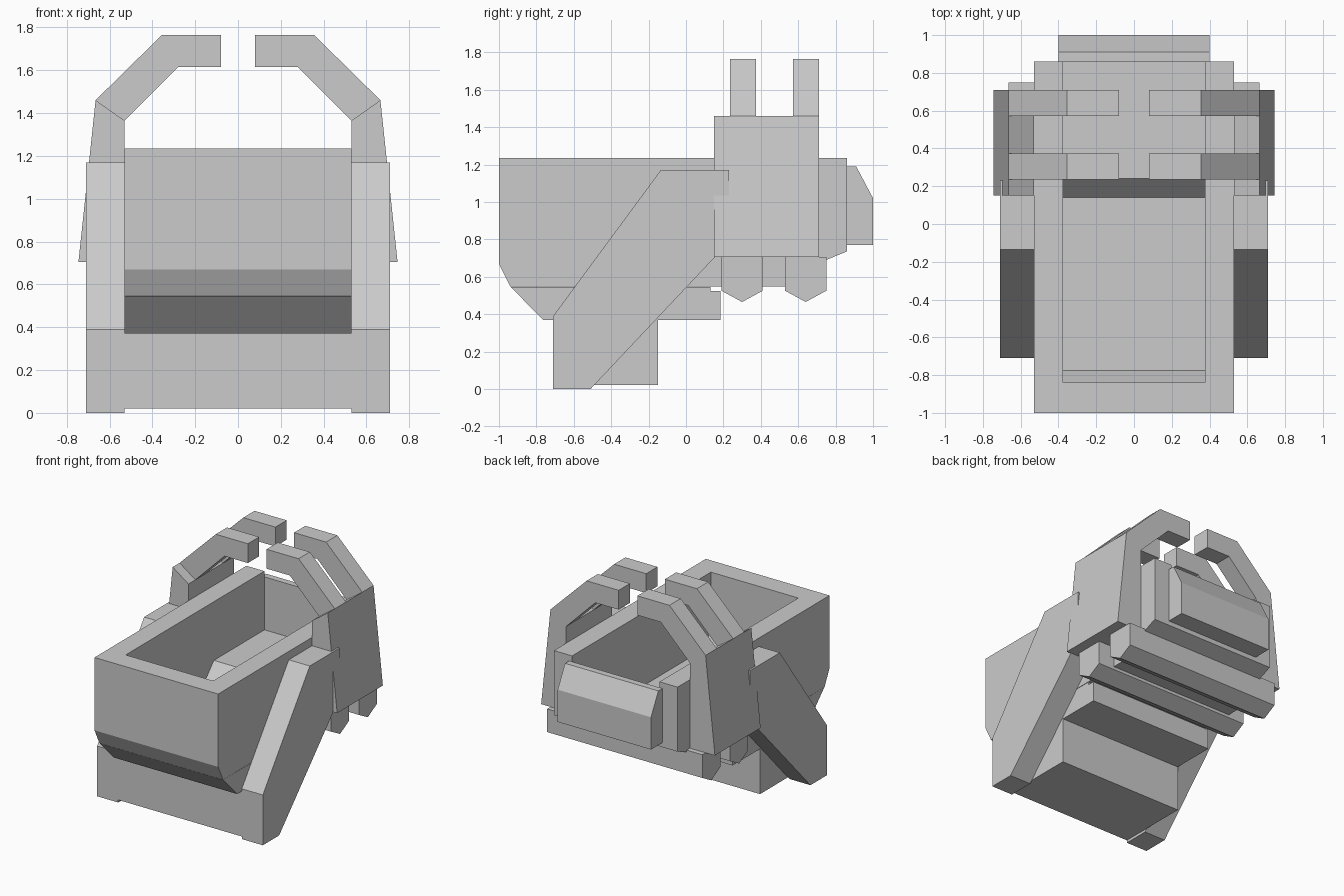
import bpy, bmesh

if "Cube" in bpy.data.objects:
    bpy.data.objects.remove(bpy.data.objects["Cube"])

grey = bpy.data.materials.new("plain grey")
grey.diffuse_color = (0.6, 0.6, 0.6, 1)
grey.use_nodes = True
grey.node_tree.nodes["Principled BSDF"].inputs["Base Color"].default_value = grey.diffuse_color


def prism(name, profile, lo, hi, axis="X", side=1):
    """Extrude a (y,z) profile along X, or an (x,z) profile along Y."""
    bm = bmesh.new()

    def place(p, d):
        x, y = (d, p[0]) if axis == "X" else (p[0], d)
        return bm.verts.new((x * side, y, p[1]))

    a = [place(p, lo) for p in profile]
    b = [place(p, hi) for p in profile]
    n = len(profile)
    bm.faces.new(a)
    bm.faces.new(b[::-1])
    for i in range(n):
        j = (i + 1) % n
        bm.faces.new((a[j], a[i], b[i], b[j]))
    bmesh.ops.recalc_face_normals(bm, faces=bm.faces)
    mesh = bpy.data.meshes.new(name)
    bm.to_mesh(mesh)
    bm.free()
    mesh.materials.append(grey)
    ob = bpy.data.objects.new(name, mesh)
    bpy.context.collection.objects.link(ob)
    return ob


# Open tub: solid side profile with the inner cavity cut out
tub = prism("tub", [(-1, 1.235), (-1, 0.67), (-0.94, 0.548), (0.6, 0.548),
                    (0.75, 0.69), (0.86, 0.735), (0.86, 1.235)], -0.53, 0.53)
cavity = prism("cavity_cutter", [(-0.84, 1.5), (-0.84, 0.81), (-0.775, 0.67), (0.14, 0.67),
                                 (0.24, 0.78), (1.1, 0.78), (1.1, 1.5)], -0.375, 0.375)
cavity.hide_render = True
cut = tub.modifiers.new("cavity", "BOOLEAN")
cut.operation = "DIFFERENCE"
cut.solver = "EXACT"
cut.object = cavity
bpy.context.view_layer.update()
graph = bpy.context.evaluated_depsgraph_get()
hollow = bpy.data.meshes.new_from_object(tub.evaluated_get(graph))
tub.modifiers.clear()
tub.data = hollow
bpy.data.objects.remove(cavity)

# Rear panel closing the tub
prism("rear_panel", [(0.86, 1.19), (0.91, 1.19), (1, 1.02), (1, 0.77), (0.86, 0.77)], -0.4, 0.4)

# Lower plate and base under the tub
prism("lower_plate", [(-0.938, 0.546), (-0.765, 0.37), (0.185, 0.37), (0.185, 0.525),
                      (0.13, 0.525), (0.13, 0.546)], -0.529, 0.529)
prism("base_box", [(-0.71, 0.02), (-0.15, 0.02), (-0.15, 0.372), (-0.71, 0.372)], -0.53, 0.53)

# Two pointed cross bars underneath
for i, y in enumerate((0.3, 0.64)):
    prism(f"cross_bar_{i}", [(y - 0.11, 0.705), (y - 0.11, 0.525), (y, 0.465),
                             (y + 0.11, 0.525), (y + 0.11, 0.705)], -0.665, 0.665)

# Mirrored side parts
for label, s in (("left", -1), ("right", 1)):
    prism(f"{label}_slanted_leg", [(-0.71, 0), (-0.51, 0), (0.23, 0.785), (0.23, 1.17),
                                   (-0.135, 1.17), (-0.71, 0.39)], 0.53, 0.71, side=s)
    prism(f"{label}_side_plate", [(0.53, 0.705), (0.745, 0.705), (0.665, 1.46), (0.53, 1.365)],
          0.15, 0.71, "Y", s)
    for i, y in enumerate((0.235, 0.572)):
        prism(f"{label}_hook_{i}", [(0.08, 1.615), (0.08, 1.765), (0.355, 1.765),
                                    (0.665, 1.46), (0.53, 1.365), (0.28, 1.615)],
              y, y + 0.138, "Y", s)
